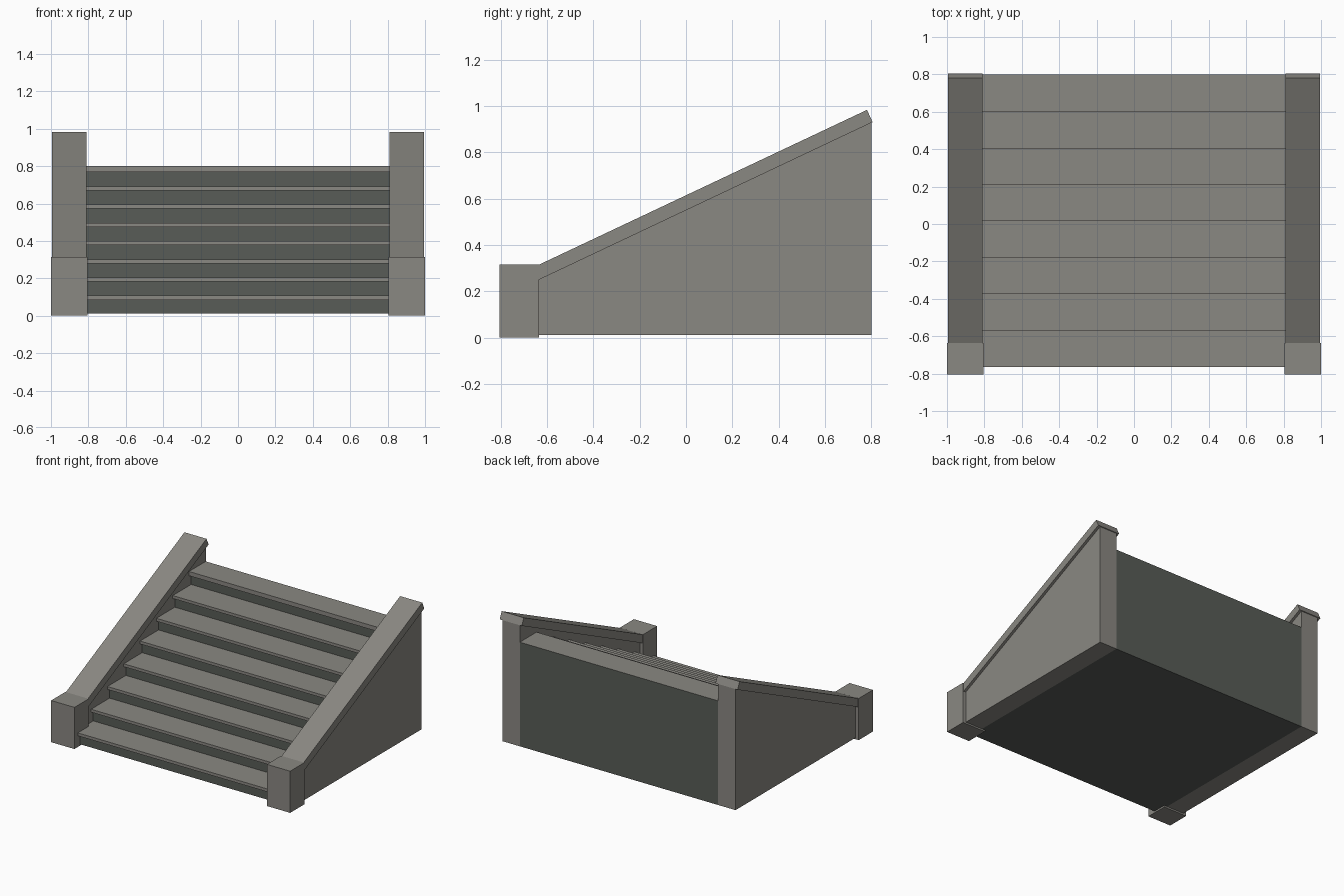
import bpy, bmesh

if "Cube" in bpy.data.objects:
    bpy.data.objects.remove(bpy.data.objects["Cube"])

def material(name, rgb):
    m = bpy.data.materials.new(name)
    m.diffuse_color = (*rgb, 1)
    m.use_nodes = True
    m.node_tree.nodes["Principled BSDF"].inputs["Base Color"].default_value = m.diffuse_color
    return m

STONE = material("light stone", (0.254, 0.246, 0.223))
DARK = material("dark stone", (0.098, 0.107, 0.095))

def extrude_yz(name, profile, x0, x1, mat):
    """Solid made by extruding a (y, z) profile from x0 to x1."""
    bm = bmesh.new()
    face = bm.faces.new([bm.verts.new((x0, y, z)) for y, z in profile])
    out = bmesh.ops.extrude_face_region(bm, geom=[face])
    verts = [v for v in out["geom"] if isinstance(v, bmesh.types.BMVert)]
    bmesh.ops.translate(bm, verts=verts, vec=(x1 - x0, 0, 0))
    bmesh.ops.recalc_face_normals(bm, faces=bm.faces)
    me = bpy.data.meshes.new(name)
    bm.to_mesh(me)
    bm.free()
    me.materials.append(mat)
    ob = bpy.data.objects.new(name, me)
    bpy.context.collection.objects.link(ob)
    return ob

def rect(y0, y1, z0, z1):
    return [(y0, z0), (y1, z0), (y1, z1), (y0, z1)]

STEPS, RUN, RISE = 8, 0.195, 0.0975
FRONT, BACK, BASE = -0.765, 0.80, 0.012
FIRST, NOSE, HALF = 0.085, 0.025, 0.83

# Dark stepped body: risers, back and underside
profile = [(BACK, BASE), (FRONT + NOSE, BASE)]
for i in range(STEPS):
    y, z = FRONT + NOSE + i * RUN, FIRST + i * RISE
    profile.append((y, z))
    profile.append((y + RUN if i < STEPS - 1 else BACK, z))
extrude_yz("stair_body", profile, -HALF, HALF, DARK)

# Light treads with a small overhang; the top one is thicker
for i in range(STEPS):
    top = i == STEPS - 1
    y, z = FRONT + i * RUN, FIRST + i * RISE
    y1 = BACK if top else y + RUN + NOSE
    tread = extrude_yz(f"tread_{i + 1}", rect(y, y1, z, z + (0.032 if top else 0.022)),
                       -HALF, HALF, STONE)
    if top:  # the rear edge belongs to the dark back wall
        tread.data.materials.append(DARK)
        for p in tread.data.polygons:
            p.material_index = int(p.normal.y > 0.9)

# Side walls, sloping caps and front posts, left and right
for side, s in (("left", -1), ("right", 1)):
    extrude_yz(f"{side}_side_wall",
               [(-0.65, BASE), (0.80, BASE), (0.80, 0.935), (-0.65, 0.25)],
               s * HALF, s * 0.975, STONE)
    extrude_yz(f"{side}_sloping_cap",
               [(-0.645, 0.245), (0.805, 0.93), (0.781, 0.983), (-0.645, 0.31)],
               s * 0.81, s * 0.995, STONE)
    extrude_yz(f"{side}_front_post", rect(-0.805, -0.635, 0, 0.315),
               s * 0.805, s * 1.0, STONE)
